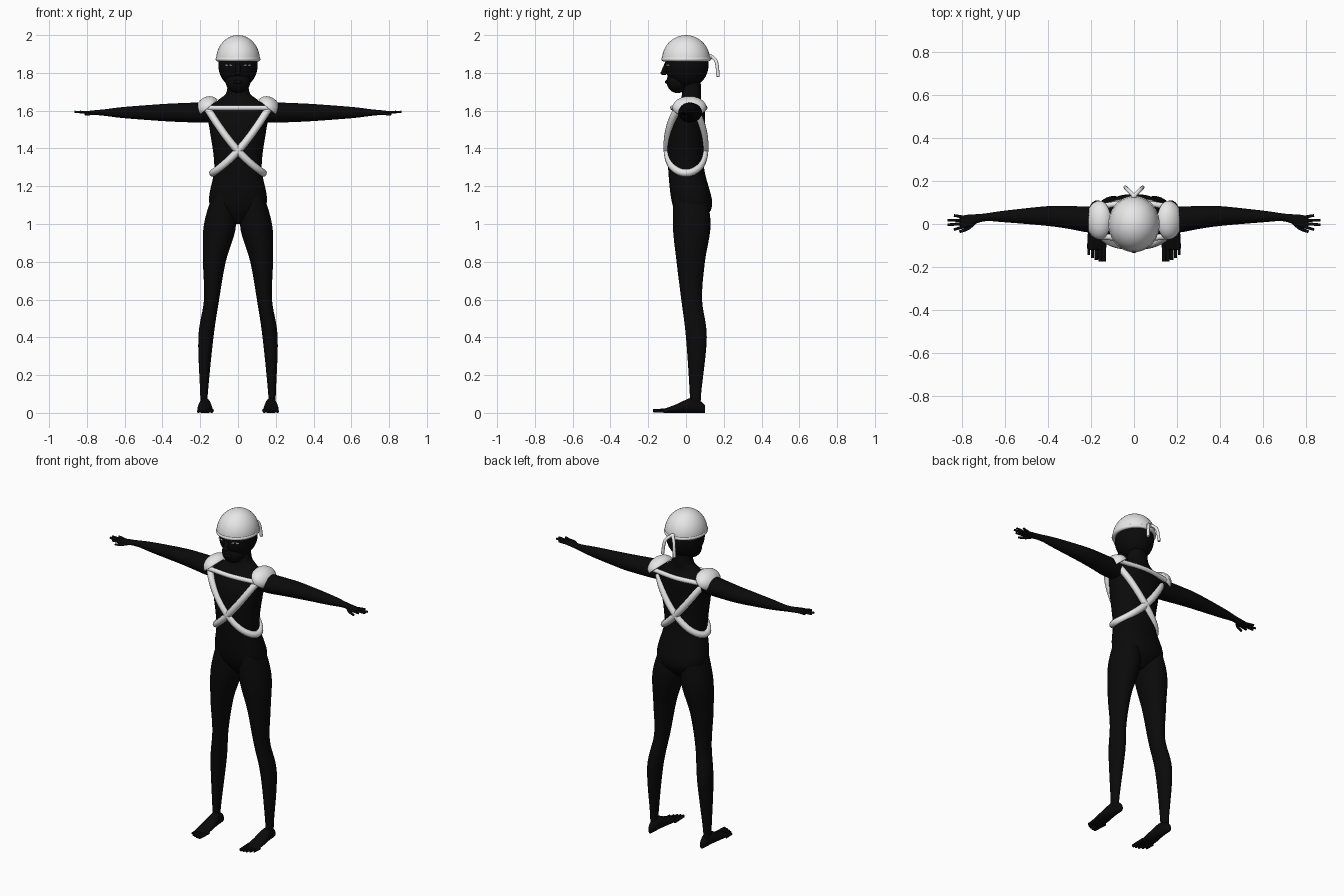
import bpy, bmesh, math
from mathutils import Vector

if "Cube" in bpy.data.objects:
    bpy.data.objects.remove(bpy.data.objects["Cube"], do_unlink=True)


def material(name, value):
    mat = bpy.data.materials.new(name)
    mat.use_nodes = True
    colour = (value, value, value, 1)
    mat.diffuse_color = colour
    mat.node_tree.nodes["Principled BSDF"].inputs["Base Color"].default_value = colour
    return mat


BLACK = material("black", 0.003)
WHITE = material("white", 0.8)
SIDES = (("left", 1), ("right", -1))
ARM_HEIGHT = 1.59


def finish(name, bm, mat):
    """Turn a bmesh into a smooth object."""
    bmesh.ops.recalc_face_normals(bm, faces=bm.faces)
    for face in bm.faces:
        face.smooth = True
    mesh = bpy.data.meshes.new(name)
    bm.to_mesh(mesh)
    bm.free()
    mesh.materials.append(mat)
    ob = bpy.data.objects.new(name, mesh)
    bpy.context.collection.objects.link(ob)
    return ob


def spline(rows, steps):
    """Catmull-Rom interpolation of rows of numbers."""
    padded = [rows[0], *rows, rows[-1]]
    out = []
    for before, start, end, after in zip(padded, padded[1:], padded[2:], padded[3:]):
        for k in range(steps):
            t = k / steps
            out.append([q + t / 2 * (r - p + t * (2*p - 5*q + 4*r - s + t * (3*(q - r) + s - p)))
                        for p, q, r, s in zip(before, start, end, after)])
    return out + [list(rows[-1])]


def loft(name, axis, rows, side=1, power=2, segs=36):
    """Rows: place on the axis, then centre and radius on both other axes."""
    others = [i for i in range(3) if i != axis]
    bm = bmesh.new()
    rings = []
    for place, *section in spline(rows, 6):
        centre, radii = section[:2], section[2:]
        ring = []
        for k in range(segs):
            angle = math.tau * k / segs
            co = Vector()
            co[axis] = place
            for i, c, r, wave in zip(others, centre, radii, (math.cos(angle), math.sin(angle))):
                co[i] = c + r * math.copysign(abs(wave) ** (2 / power), wave)
            co.x *= side
            ring.append(bm.verts.new(co))
        rings.append(ring)
    for low, high in zip(rings, rings[1:]):
        for k in range(segs):
            bm.faces.new((low[k - 1], low[k], high[k], high[k - 1]))
    bm.faces.new(rings[0])
    bm.faces.new(rings[-1])
    return finish(name, bm, BLACK)


def tube(name, points, radius, mat, side=1, closed=False, taper=1):
    """Round tube along a smooth path."""
    curve = bpy.data.curves.new(name, "CURVE")
    curve.dimensions = "3D"
    curve.bevel_depth = radius
    curve.bevel_resolution = 3
    curve.use_fill_caps = True
    path = points if closed else spline(points, 6)
    line = curve.splines.new("POLY")
    line.points.add(len(path) - 1)
    for i, (point, (x, y, z)) in enumerate(zip(line.points, path)):
        point.co = (x * side, y, z, 1)
        point.radius = 1 + (taper - 1) * i / len(path)
    line.use_cyclic_u = closed
    line.use_smooth = True
    curve.materials.append(mat)
    ob = bpy.data.objects.new(name, curve)
    bpy.context.collection.objects.link(ob)
    return ob


def ball(name, centre, radii, mat, turn=(0, 0, 0), dome=False):
    """Ellipsoid, or only its upper half when dome is set."""
    bm = bmesh.new()
    bmesh.ops.create_uvsphere(bm, u_segments=36, v_segments=24, radius=1)
    if dome:
        cut = bmesh.ops.bisect_plane(bm, geom=bm.verts[:] + bm.edges[:] + bm.faces[:],
                                     plane_co=(0, 0, -.04), plane_no=(0, 0, 1), clear_inner=True)
        rim = [item for item in cut["geom_cut"] if isinstance(item, bmesh.types.BMEdge)]
        bmesh.ops.contextual_create(bm, geom=rim)
    bmesh.ops.scale(bm, vec=radii, verts=bm.verts)
    ob = finish(name, bm, mat)
    ob.location = centre
    ob.rotation_euler = turn
    return ob


def around(function, count=48):
    """Points of a closed loop given by cosine and sine."""
    angles = [math.tau * k / count for k in range(count)]
    return [function(math.cos(a), math.sin(a)) for a in angles]


# Torso with neck: height, depth centre, half width, half depth
torso = [(1, .03, .02, .04), (1.1, .034, .15, .105), (1.3, 0, .125, .095), (1.5, 0, .15, .1),
         (1.6, .015, .165, .085), (1.66, .025, .1, .055), (1.7, .03, .06, .05), (1.8, .03, .055, .045)]
loft("torso", 2, [(z, 0, y, width, depth) for z, y, width, depth in torso], power=2.3)

# Head and face
ball("skull", (0, .004, 1.84), (.104, .115, .12), BLACK)
ball("jaw", (0, -.045, 1.755), (.066, .058, .062), BLACK)
tube("nose", [(0, -.1, 1.85), (0, -.12, 1.805)], .013, BLACK)
ball("nose_tip", (0, -.117, 1.8), (.018, .018, .012), BLACK)
ball("lips", (0, -.1, 1.752), (.025, .012, .01), BLACK)

# Cap with rolled rim and a knot at the back
ball("cap", (0, 0, 1.87), (.116, .127, .13), WHITE, dome=True)
tube("cap_rim", around(lambda c, s: (.107 * c, .119 * s, 1.873)), .012, WHITE, closed=True)
ball("knot", (0, .13, 1.885), (.015, .014, .014), WHITE)

# Straps between the shoulder pads
for name, y in (("chest_strap", -.07), ("back_strap", .1)):
    tube(name, [(.16 * k, y * (1 - k * k / 5), 1.615) for k in (-1, 0, 1)], .014, WHITE)

for tag, side in SIDES:
    tube(tag + "_tail", [(0, .13, 1.89), (.03, .16, 1.86), (.04, .17, 1.78)], .009, WHITE, side)

    # Eye
    turn = (0, 0, side * .45)
    ball(tag + "_eye", (side * .05, -.097, 1.84), (.022, .005, .005), WHITE, turn)
    ball(tag + "_pupil", (side * .05, -.1, 1.84), (.006, .004, .006), BLACK, turn)

    # Leg
    loft(tag + "_leg", 2, [
        (.02, .18, .05, .02, .03), (.1, .18, .05, .02, .03), (.4, .17, .055, .04, .055),
        (.6, .14, .03, .04, .055), (.8, .125, .025, .06, .075), (1, .095, .03, .085, .1),
        (1.2, .08, .02, .04, .08)], side)

    # Foot resting on its sole, then toes shortening outwards
    foot = [(.1, .01, .02), (.08, .02, .03), (.03, .03, .04), (-.05, .04, .023), (-.12, .04, .01)]
    loft(tag + "_foot", 1, [(y, .175, height, width, height) for y, width, height in foot], side)
    for i in range(5):
        x, tip, thick = .14 + .0175 * i, -.175 + .002 * i * i, .012 - .001 * i
        tube(f"{tag}_toe_{i}", [(x, -.09, thick), (x, tip, thick)], thick, BLACK, side, taper=.7)

    # Arm with palm: reach, depth centre, half depth, half height
    arm = [(.1, .02, .05, .05), (.2, .02, .06, .053), (.3, .03, .053, .05), (.4, .037, .046, .045),
           (.6, .035, .027, .03), (.7, .03, .018, .018), (.78, .012, .03, .01), (.81, .01, .02, .005)]
    loft(tag + "_arm", 0, [(x, y, ARM_HEIGHT, depth, height) for x, y, depth, height in arm], side)

    # Fingers fanning from the palm, and thumb
    for name, fan in (("index", -1.5), ("middle", -.5), ("ring", .5), ("little", 1.5)):
        base = (.78, .01 + .013 * fan, ARM_HEIGHT)
        tip = (.87 - .015 * fan * fan, .007 + .022 * fan, ARM_HEIGHT + .004)
        tube(f"{tag}_{name}_finger", [base, tip], .008, BLACK, side, taper=.7)
    tube(tag + "_thumb", [(.74, .01, ARM_HEIGHT), (.77, -.02, 1.585), (.81, -.036, 1.58)],
         .01, BLACK, side, taper=.6)

    # Shoulder pad, and the long strap from it across chest, waist and back
    ball(tag + "_shoulder_pad", (side * .16, .018, 1.616), (.066, .09, .056), WHITE,
         (0, side * .7, 0), dome=True)
    tube(tag + "_cross_strap", around(lambda c, s: (
        .02 + .153 * c, .1 * s, 1.41 + .18 * c + .04 * c * c)), .02, WHITE, side, closed=True)
